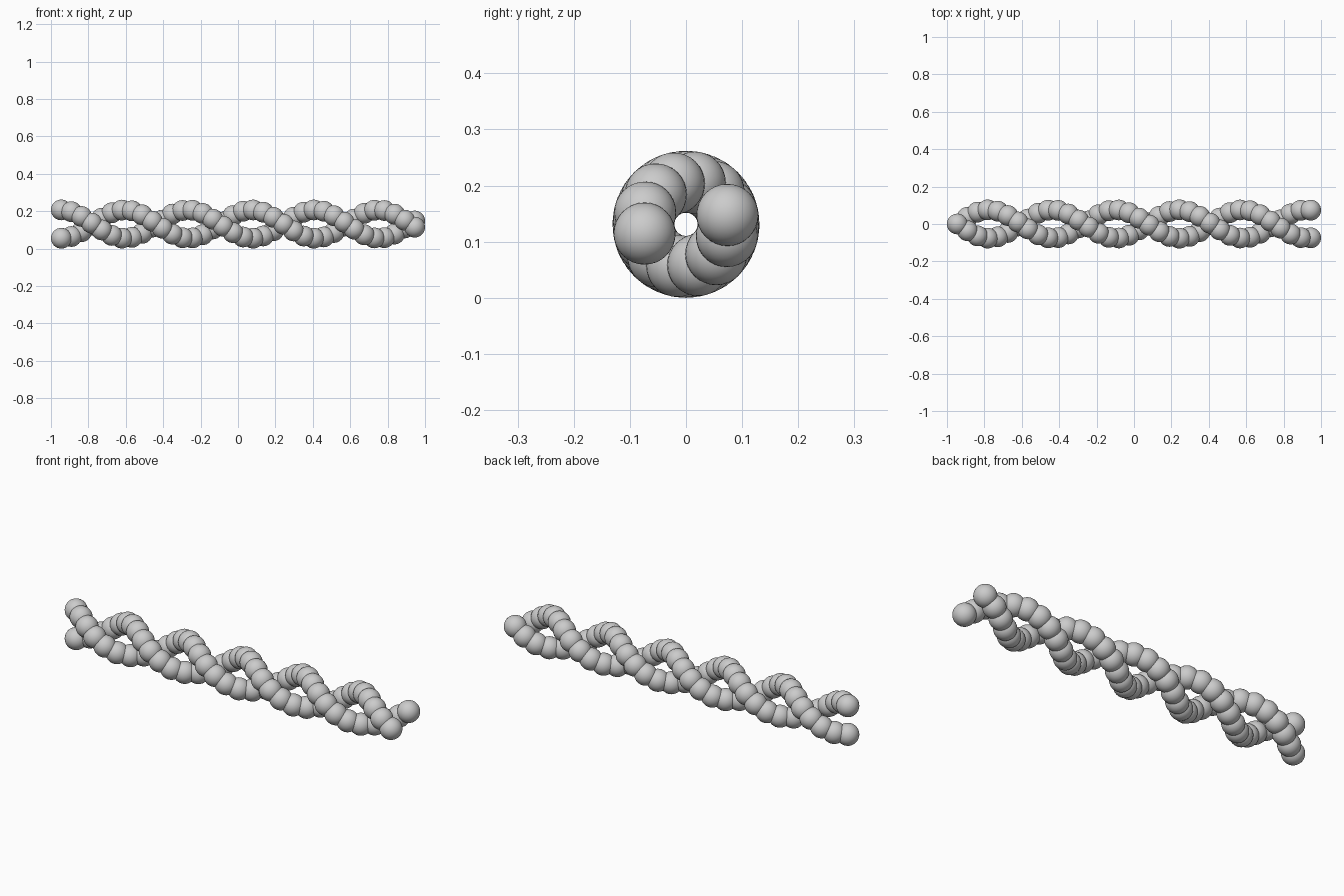
import bpy
import math

if "Cube" in bpy.data.objects:
    bpy.data.objects.remove(bpy.data.objects["Cube"])

BEADS = 36          # beads per strand
TWIST = 0.5         # radians between beads
R_HELIX = 0.0757
R_BEAD = 0.0553
STEP = (2 - 2 * R_BEAD) / (BEADS - 1)
MID_Z = R_HELIX + R_BEAD

# one smooth bead mesh shared by both strands
bpy.ops.mesh.primitive_uv_sphere_add(segments=32, ring_count=16, radius=R_BEAD)
source = bpy.context.object
bpy.ops.object.shade_smooth()
bead_mesh = source.data
bpy.data.objects.remove(source)


def strand(name, start):
    """Row of beads winding along x from the given start angle."""
    for i in range(BEADS):
        a = start + i * TWIST
        bead = bpy.data.objects.new(f"{name}_bead_{i + 1:02d}", bead_mesh)
        bead.location = (-1 + R_BEAD + i * STEP,
                         R_HELIX * math.cos(a),
                         MID_Z + R_HELIX * math.sin(a))
        bpy.context.collection.objects.link(bead)


# two opposite strands of the twisted cord
strand("upper_strand", math.pi / 2)
strand("lower_strand", -math.pi / 2)
